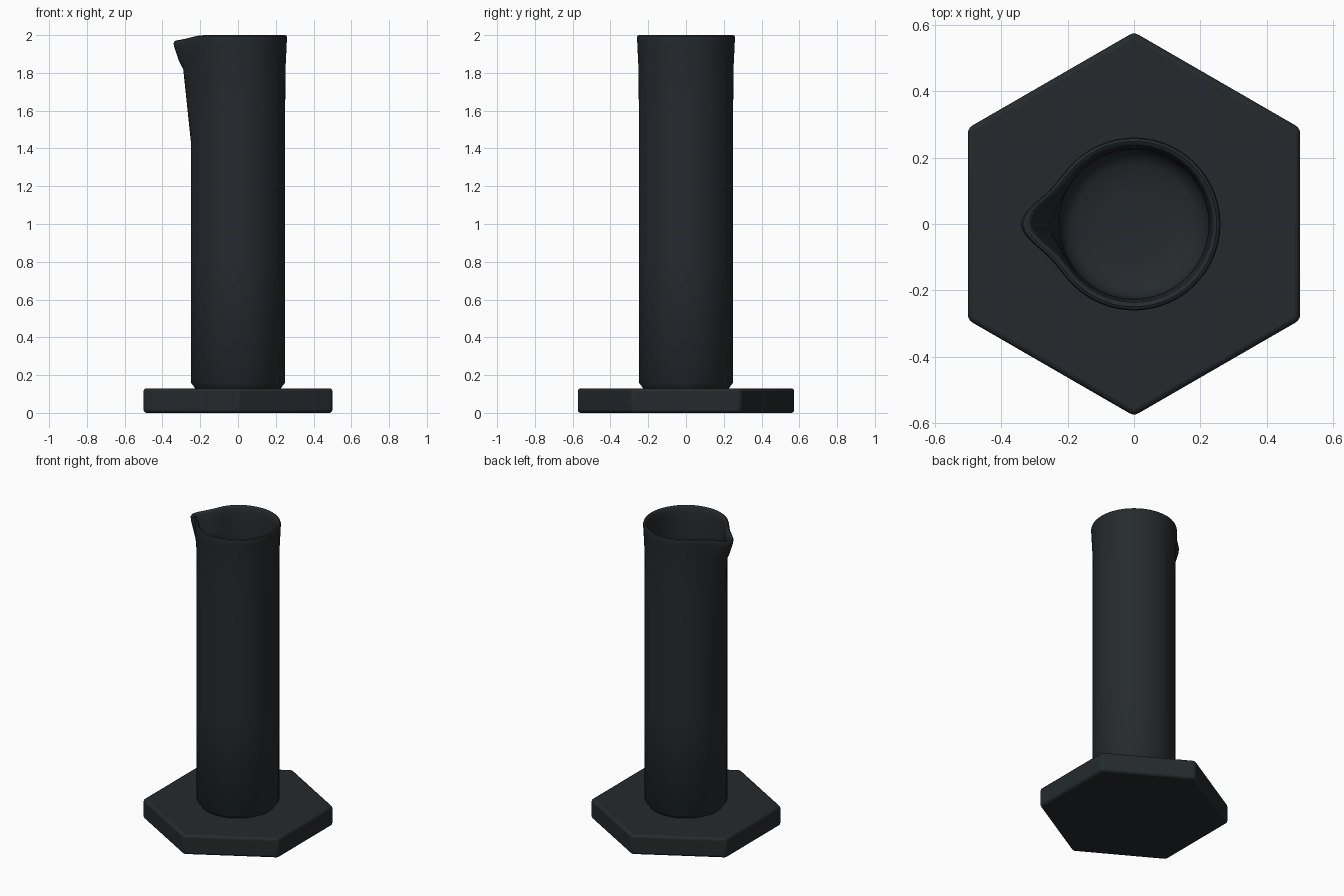
import bpy, bmesh, math

if "Cube" in bpy.data.objects:
    bpy.data.objects.remove(bpy.data.objects["Cube"])

mat = bpy.data.materials.new("dark_plastic")
mat.diffuse_color = (0.018, 0.023, 0.026, 1)
mat.use_nodes = True
mat.node_tree.nodes["Principled BSDF"].inputs["Base Color"].default_value = mat.diffuse_color


def finish(obj, angle):
    obj.data.materials.append(mat)
    bpy.ops.object.select_all(action='DESELECT')
    obj.select_set(True)
    bpy.context.view_layer.objects.active = obj
    bpy.ops.object.shade_smooth_by_angle(angle=math.radians(angle))


# Hexagonal foot, points towards +y and -y
bpy.ops.mesh.primitive_cylinder_add(vertices=6, radius=0.5 / math.cos(math.pi / 6),
                                    depth=0.13, location=(0, 0, 0.065))
foot = bpy.context.object
foot.name = "hexagonal_foot"
bev = foot.modifiers.new("bevel", 'BEVEL')
bev.width = 0.016
bev.segments = 3
finish(foot, 40)

# Measuring tube: profile of (radius, height, spout push, lip drop), outside up then inside down
profile = [
    (0.225, 0.125, 0, 0), (0.232, 0.138, 0, 0), (0.25, 0.16, 0, 0),
    (0.25, 0.8, 0, 0), (0.25, 1.44, 0, 0), (0.25, 1.63, 0.02, 0),
    (0.251, 1.82, 0.039, 0), (0.254, 1.87, 0.058, 0.008), (0.258, 1.96, 0.08, 0.022),
    (0.26, 1.985, 0.081, 0.028), (0.257, 1.996, 0.078, 0.028), (0.249, 2.0, 0.076, 0.028),
    (0.241, 1.997, 0.074, 0.028), (0.235, 1.988, 0.073, 0.028),
    (0.232, 1.95, 0.07, 0.022), (0.226, 1.85, 0.037, 0.005), (0.225, 1.82, 0.03, 0),
    (0.225, 1.44, 0, 0), (0.225, 0.8, 0, 0), (0.225, 0.22, 0, 0),
    (0.21, 0.185, 0, 0), (0.18, 0.165, 0, 0), (0.1, 0.155, 0, 0),
]
N = 96
bm = bmesh.new()
rings = []
for r, z, push, drop in profile:
    ring = []
    for i in range(N):
        a = 2 * math.pi * i / N
        off = abs(math.degrees(a) - 180)          # angle away from the spout at -x
        rad = r + push * math.exp(-(off / 16) ** 1.8)
        h = z - drop * math.exp(-(off / 22) ** 2)
        ring.append(bm.verts.new((rad * math.cos(a), rad * math.sin(a), h)))
    rings.append(ring)
for lo, hi in zip(rings, rings[1:]):
    for i in range(N):
        j = (i + 1) % N
        bm.faces.new((lo[i], lo[j], hi[j], hi[i]))
bm.faces.new(rings[0][::-1])
bm.faces.new(rings[-1])
mesh = bpy.data.meshes.new("measuring_tube")
bm.to_mesh(mesh)
bm.free()
tube = bpy.data.objects.new("measuring_tube", mesh)
bpy.context.collection.objects.link(tube)
finish(tube, 40)
